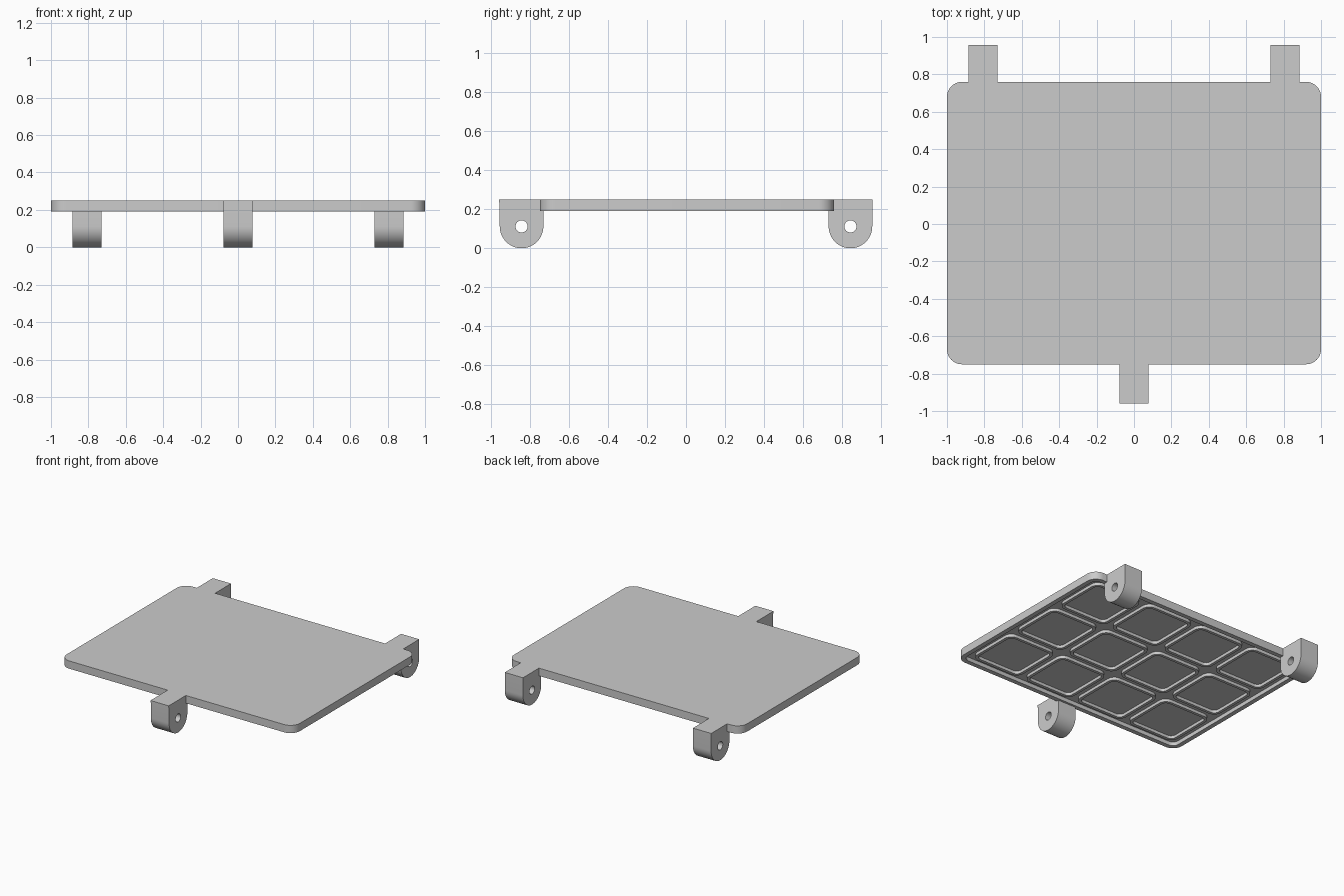
import bpy, bmesh
from math import sin, cos, pi
from mathutils import Matrix, Vector

cube = bpy.data.objects.get("Cube")
if cube:
    bpy.data.objects.remove(cube, do_unlink=True)

grey = bpy.data.materials.new("mid grey")
grey.use_nodes = True
colour = (0.6, 0.6, 0.6, 1)
grey.diffuse_color = colour
grey.node_tree.nodes["Principled BSDF"].inputs["Base Color"].default_value = colour

TOP, RIM_Z, FLOOR_Z, RIB_Z = 0.25, 0.19, 0.22, 0.197
BACK, FRONT = 0.76, -0.75
MID_Y = (BACK + FRONT) / 2


def arc(cx, cy, r, start, end, steps):
    angles = [start + (end - start) * i / steps for i in range(steps + 1)]
    return [(cx + r * cos(a), cy + r * sin(a)) for a in angles]


def rounded_rect(cx, cy, w, h, r):
    points = []
    for i, (sx, sy) in enumerate([(1, 1), (-1, 1), (-1, -1), (1, -1)]):
        points += arc(cx + sx * (w / 2 - r), cy + sy * (h / 2 - r), r,
                      i * pi / 2, (i + 1) * pi / 2, 8)
    return points


def finish(name, mesh):
    obj = bpy.data.objects.new(name, mesh)
    bpy.context.collection.objects.link(obj)
    mesh.materials.clear()
    mesh.materials.append(grey)
    bpy.ops.object.select_all(action='DESELECT')
    obj.select_set(True)
    bpy.context.view_layer.objects.active = obj
    bpy.ops.object.shade_smooth_by_angle(angle=pi / 6)
    return obj


def extrude_outline(name, loops, depth, matrix):
    """Solid from closed outlines; inner outlines become holes."""
    curve = bpy.data.curves.new(name, 'CURVE')
    curve.dimensions = '2D'
    curve.fill_mode = 'BOTH'
    curve.extrude = depth / 2
    for loop in loops:
        spline = curve.splines.new('POLY')
        spline.points.add(len(loop) - 1)
        for point, (x, y) in zip(spline.points, loop):
            point.co = (x, y, 0, 1)
        spline.use_cyclic_u = True
    temp = bpy.data.objects.new("temp", curve)
    bpy.context.collection.objects.link(temp)
    graph = bpy.context.evaluated_depsgraph_get()
    mesh = bpy.data.meshes.new_from_object(temp.evaluated_get(graph))
    bpy.data.objects.remove(temp, do_unlink=True)
    bm = bmesh.new()
    bm.from_mesh(mesh)
    bmesh.ops.remove_doubles(bm, verts=bm.verts, dist=1e-5)
    bmesh.ops.transform(bm, matrix=matrix, verts=bm.verts)
    bmesh.ops.recalc_face_normals(bm, faces=bm.faces)
    bm.to_mesh(mesh)
    bm.free()
    return finish(name, mesh)


# Rounded panel, hollowed underneath to leave a rim
bm = bmesh.new()
outline = rounded_rect(0, MID_Y, 2, BACK - FRONT, 0.08)
bottom = bm.faces.new([bm.verts.new((x, y, RIM_Z)) for x, y in outline])
side = bmesh.ops.extrude_face_region(bm, geom=[bottom], use_keep_orig=True)
top_verts = [g for g in side["geom"] if isinstance(g, bmesh.types.BMVert)]
bmesh.ops.translate(bm, vec=(0, 0, TOP - RIM_Z), verts=top_verts)
bmesh.ops.recalc_face_normals(bm, faces=bm.faces)
bm.faces.ensure_lookup_table()
bottom = min(bm.faces, key=lambda f: f.calc_center_median().z)
bmesh.ops.inset_region(bm, faces=[bottom], thickness=0.035, use_even_offset=True)
bottom = max((f for f in bm.faces if f.normal.z < -0.9), key=lambda f: len(f.verts))
wall = bmesh.ops.extrude_discrete_faces(bm, faces=[bottom])["faces"][0]
floor_verts = list(wall.verts)
# Join the raised floor to the rim with inner walls
bmesh.ops.translate(bm, vec=(0, 0, FLOOR_Z - RIM_Z), verts=floor_verts)
bmesh.ops.remove_doubles(bm, verts=bm.verts, dist=1e-5)
bmesh.ops.recalc_face_normals(bm, faces=bm.faces)
panel = bpy.data.meshes.new("panel")
bm.to_mesh(panel)
bm.free()
finish("panel", panel)

# Grid of raised rounded ribs under the panel
PITCH, SIZE, WIDTH = 0.472, 0.42, 0.022
rib_depth = FLOOR_Z - RIB_Z + 0.004
for col in range(4):
    for row in range(3):
        cx, cy = (col - 1.5) * PITCH, MID_Y + (row - 1) * PITCH
        loops = [rounded_rect(cx, cy, SIZE, SIZE, 0.06),
                 rounded_rect(cx, cy, SIZE - 2 * WIDTH, SIZE - 2 * WIDTH, 0.06 - WIDTH)]
        extrude_outline(f"underside_rib_{col + 1}_{row + 1}", loops, rib_depth,
                        Matrix.Translation((0, 0, RIB_Z + rib_depth / 2)))

# Hinge lugs: round-bottomed blocks with a pin hole
YZ_TO_WORLD = Matrix(((0, 0, 1, 0), (1, 0, 0, 0), (0, 1, 0, 0), (0, 0, 0, 1)))


def lug(name, x, side, edge, lip):
    r, centre = 0.112, 0.844
    outer, inner = centre + r, centre - r
    profile = [(edge, TOP), (edge, RIM_Z), (inner, RIM_Z)]
    profile += arc(centre, r, r, pi, 2 * pi, 24)
    if lip:
        profile += [(outer, 0.235), (outer + lip, 0.235)]
    profile += [(outer + lip, TOP)]
    hole = arc(centre, r, 0.031, 0, 2 * pi, 24)[:-1]
    loops = [[(side * y, z) for y, z in loop] for loop in (profile, hole)]
    extrude_outline(name, loops, 0.156, Matrix.Translation((x, 0, 0)) @ YZ_TO_WORLD)


lug("front_lug", 0, -1, -FRONT, 0.005)
lug("back_left_lug", 0.807, 1, BACK, 0)
lug("back_right_lug", -0.807, 1, BACK, 0)
